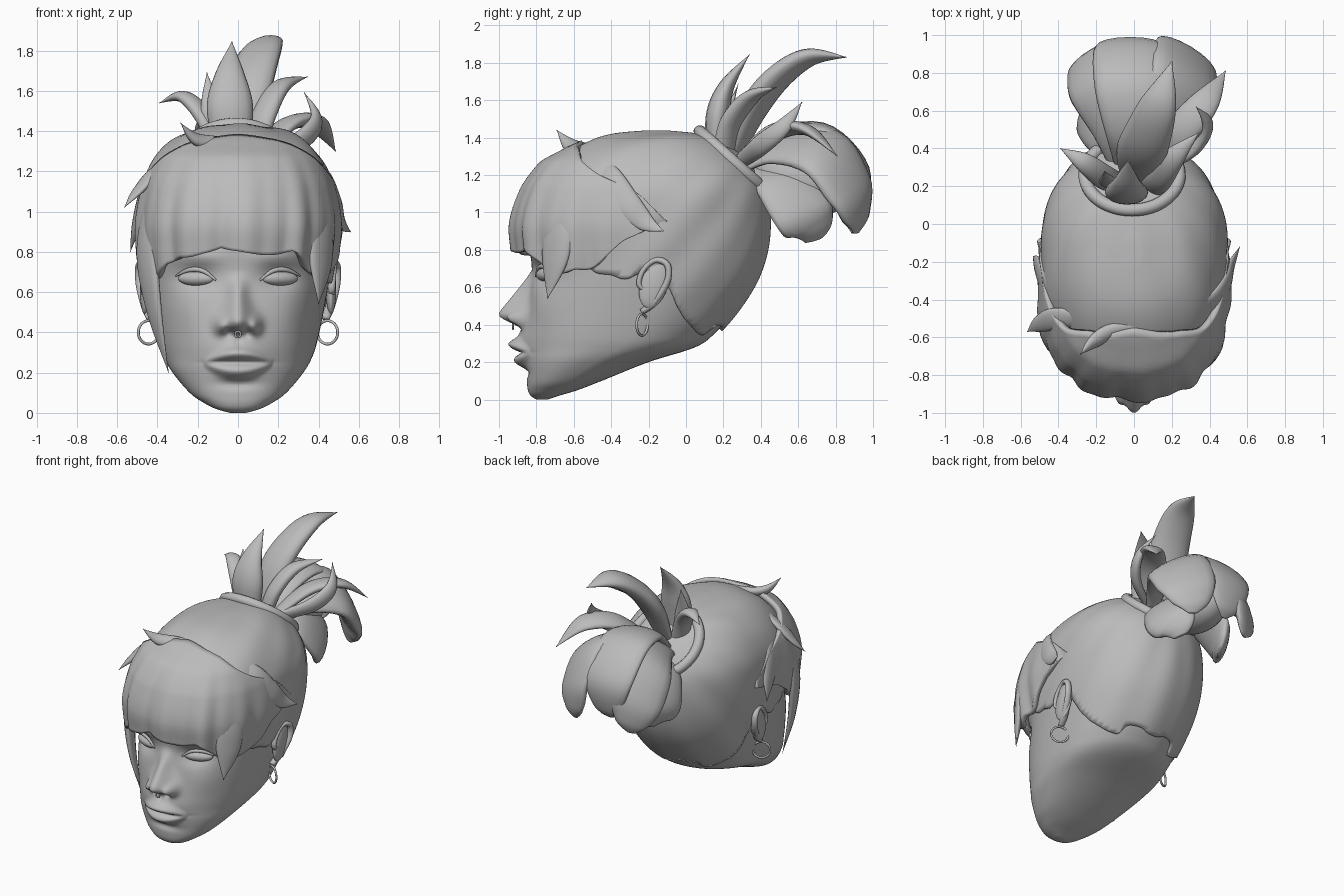
import bpy, bmesh, math
from mathutils import Vector

start = bpy.data.objects.get("Cube")
if start:
    bpy.data.objects.remove(start, do_unlink=True)

clay = bpy.data.materials.new("clay_grey")
clay.use_nodes = True
clay.diffuse_color = (.5, .5, .5, 1)
clay.node_tree.nodes["Principled BSDF"].inputs["Base Color"].default_value = (.5, .5, .5, 1)


def finish(name, bm, shell=0):
    """Turn a bmesh into a smooth object, optionally thickened."""
    bmesh.ops.recalc_face_normals(bm, faces=bm.faces)
    mesh = bpy.data.meshes.new(name)
    bm.to_mesh(mesh)
    bm.free()
    mesh.materials.append(clay)
    for face in mesh.polygons:
        face.use_smooth = True
    obj = bpy.data.objects.new(name, mesh)
    bpy.context.collection.objects.link(obj)
    if shell:
        mod = obj.modifiers.new("thickness", 'SOLIDIFY')
        mod.thickness, mod.offset = shell, 0
    return obj


def spline(rows, t):
    """Smooth interpolation of rows by index."""
    last = len(rows) - 1
    i = min(int(t), last - 1)
    u = t - i
    quad = [rows[max(0, min(last, i + k))] for k in (-1, 0, 1, 2)]
    return [.5 * (2*b + (c - a)*u + (2*a - 5*b + 4*c - d)*u*u + (3*b - a - 3*c + d)*u**3)
            for a, b, c, d in zip(*quad)]


def at(rows, key):
    """Smooth interpolation of rows by their first column."""
    key = max(rows[0][0], min(rows[-1][0], key))
    i = max(k for k in range(len(rows) - 1) if rows[k][0] <= key)
    return spline(rows, i + (key - rows[i][0]) / (rows[i + 1][0] - rows[i][0]))[1:]


def skin_grid(bm, rings, closed=True, caps=True):
    """Join rings of points with quads."""
    loops = [[bm.verts.new(p) for p in ring] for ring in rings]
    n = len(loops[0])
    for a, b in zip(loops, loops[1:]):
        for i in range(n if closed else n - 1):
            j = (i + 1) % n
            bm.faces.new((a[i], a[j], b[j], b[i]))
    if caps:
        bm.faces.new(loops[0])
        bm.faces.new(loops[-1])


def lock(name, points, side=(1, 0, 0), flat=.4, steps=26, sides=16):
    """Sweep an oval along x, y, z, half-width points."""
    span = len(points) - 1
    rings = []
    for k in range(steps + 1):
        t = span * k / steps
        here = spline(points, t)
        ahead = Vector(spline(points, min(span, t + .02))[:3])
        behind = Vector(spline(points, max(0, t - .02))[:3])
        along = (ahead - behind).normalized()
        across = Vector(side)
        across = (across - along * across.dot(along)).normalized()
        up = along.cross(across)
        w = max(.003, here[3])
        turn = [math.tau * i / sides for i in range(sides)]
        rings.append([Vector(here[:3]) + across * w * math.cos(a) + up * w * flat * math.sin(a)
                      for a in turn])
    bm = bmesh.new()
    skin_grid(bm, rings)
    return finish(name, bm)


def ball(name, place, size, turn=(0, 0, 0)):
    bm = bmesh.new()
    bmesh.ops.create_uvsphere(bm, u_segments=32, v_segments=20, radius=1)
    obj = finish(name, bm)
    obj.location, obj.scale, obj.rotation_euler = place, size, turn


def hoop(name, place, radius, tube, turn):
    """A torus made from swept circles."""
    rings = []
    for k in range(65):
        a = math.tau * k / 64
        out = Vector((math.cos(a), math.sin(a), 0))
        rings.append([out * (radius + tube * math.cos(b)) + Vector((0, 0, tube * math.sin(b)))
                      for b in [math.tau * i / 12 for i in range(12)]])
    bm = bmesh.new()
    skin_grid(bm, rings, caps=False)
    bmesh.ops.remove_doubles(bm, verts=bm.verts, dist=.0001)
    obj = finish(name, bm)
    obj.location, obj.rotation_euler = place, turn


def bump(x, z, cx, cz, sx, sz):
    return math.exp(-((x - cx) / sx) ** 2 - ((z - cz) / sz) ** 2)


def ease(a, b, v):
    v = max(0, min(1, (v - a) / (b - a)))
    return v * v * (3 - 2 * v)


def relief(x, z):
    """Forward height of the facial features."""
    x = abs(x)
    # Nose
    ramp = max(0, min(1, (.69 - z) / .22)) * ease(.37, .455, z)
    h = .145 * ramp * math.exp(-(x / (.045 + .03 * ease(.6, .46, z))) ** 2)
    h += .06 * bump(x, z, .085, .432, .032, .04)
    h -= .03 * bump(x, z, .045, .395, .022, .014)
    # Lips, tapering to the corners
    bow = max(0, 1 - (x / .175) ** 2)
    h += .04 * bump(x, z, 0, .3, .14, .11)
    h += .05 * bow * bump(x, z, x, .25 + .045 * bow, 1, .012 + .02 * bow)
    h += .045 * bow * bump(x, z, x, .25 - .045 * bow, 1, .012 + .022 * bow)
    h -= .025 * bump(x, z, 0, .25, .13, .01) + .01 * bump(x, z, 0, .355, .018, .025)
    h -= .02 * bump(x, z, 0, .145, .1, .025)
    # Brow, cheek and eye socket
    h += .02 * bump(x, z, .2, .775, .13, .035) + .012 * bump(x, z, .27, .5, .09, .1)
    return h - .04 * bump(x, z, .205, .67, .1, .055)


# Head slices: height, front, back, half-width
skull = [(0, -.80, -.74, .04), (.02, -.83, -.68, .11), (.05, -.845, -.58, .17),
         (.1, -.85, -.45, .24), (.2, -.855, -.2, .325), (.28, -.86, .05, .37),
         (.36, -.86, .16, .395), (.5, -.845, .28, .425), (.67, -.825, .38, .455),
         (.86, -.83, .43, .475), (1.07, -.80, .43, .475), (1.2, -.72, .375, .435),
         (1.3, -.62, .285, .365), (1.37, -.5, .19, .275), (1.405, -.38, .08, .17),
         (1.42, -.22, -.08, .04)]


def skull_rings(segments, per_row, face):
    total = (len(skull) - 1) * per_row
    rings = []
    for k in range(total + 1):
        z, front, back, w = spline(skull, k / per_row)
        mid = front + .55 * (back - front)
        ring = []
        for i in range(segments):
            a = math.tau * i / segments
            a -= .4 * math.sin(a)
            s, c = math.sin(a), math.cos(a)
            power = 2 / 2.4 if c > 0 else 2 / 2.1
            x = w * math.copysign(abs(s) ** power, s)
            y = mid - (mid - front if c > 0 else back - mid) * math.copysign(abs(c) ** power, c)
            if face and c > 0:
                y -= relief(x, z) * ease(0, .5, c)
            ring.append(Vector((x, y, z)))
        rings.append(ring)
    return rings


bm = bmesh.new()
skin_grid(bm, skull_rings(360, 8, True))
finish("head", bm)

# Hair cap: same skull, combed towards the band, trimmed at the hairline
hairline = [(-1, .95), (-.75, .9), (-.6, .76), (-.5, .69), (-.3, .64), (-.22, .68), (-.1, .6),
            (-.04, .5), (.03, .38), (.08, .35), (.14, .4), (.22, .36), (.6, .36)]
band_at = Vector((-.01, .26, 1.265))
bm = bmesh.new()
skin_grid(bm, skull_rings(240, 6, False))
bmesh.ops.delete(bm, geom=[f for f in bm.faces if f.calc_center_median().z <
                           at(hairline, f.calc_center_median().y)[0]
                           + .012 * math.sin(f.calc_center_median().y * 45)], context='FACES')
rim = [v for v in bm.verts if v.is_boundary]
for _ in range(8):
    middles = [sum((e.other_vert(v).co for e in v.link_edges if e.is_boundary), Vector()) / 2
               for v in rim]
    for v, m in zip(rim, middles):
        v.co = v.co.lerp(m, .5)
for v in bm.verts:
    q = v.co - band_at
    around = math.atan2(q.x, .74 * q.y - .67 * q.z)
    out = (v.co - Vector((0, -.1, .85))).normalized()
    v.co += out * .003 * (math.sin(around * 13) + math.sin(around * 8 + 1)) * ease(.2, .5, q.length)
finish("hair_cap", bm, .03)

# Fringe: grooved shell from the parting down over the forehead
form = [(.5, -.86, .45), (.7, -.885, .47), (.8, -.905, .485), (.95, -.915, .495), (1.13, -.86, .465),
        (1.26, -.765, .405), (1.34, -.62, .33), (1.4, -.5, .26)]
edges = [(0, 1.37, .81), (30, 1.345, .79), (45, 1.32, .72), (60, 1.27, .68), (75, 1.2, .72),
         (90, 1.12, .88), (105, .96, .93)]
columns = []
for k in range(161):
    a = math.radians(-105 + 210 * k / 160)
    high, low = at(edges, abs(math.degrees(a)))
    low -= .035 * abs(math.sin(a * 5 + .6)) - .015
    column = []
    for j in range(37):
        t = j / 36
        z = high + (low - high) * t
        front, w = at(form, z)
        groove = 1 + .02 * t * (math.sin(a * 13 + .5) + .6 * math.sin(a * 23 + t))
        s, c = math.sin(a), math.cos(a)
        x = w * math.copysign(abs(s) ** .83, s) * groove
        column.append(Vector((x, -.3 + (front + .3) * math.copysign(abs(c) ** .83, c) * groove, z)))
    columns.append(column)
bm = bmesh.new()
skin_grid(bm, columns, closed=False, caps=False)
finish("fringe", bm, .035)

# Loose locks around the face
lock("long_cheek_lock", [(-.42, -.58, 1.1, .07), (-.45, -.61, .8, .1), (-.415, -.63, .5, .07),
                         (-.345, -.62, .2, 0)], (.5, -1, 0), .35)
lock("short_cheek_lock", [(.35, -.6, 1.2, .05), (.405, -.67, .97, .09), (.41, -.7, .75, .085),
                          (.4, -.74, .54, 0)], (-.6, -.8, 0), .35)
lock("temple_flick", [(.22, -.5, 1.31, .04), (.41, -.42, 1.18, .08), (.485, -.32, 1.05, .075),
                      (.515, -.22, .95, .05), (.56, -.12, .9, 0)], (0, 1, 1), .35)
lock("temple_lock", [(-.3, -.45, 1.27, .04), (-.44, -.35, 1.13, .08), (-.5, -.24, .95, .07),
                     (-.535, -.17, .8, 0)], (0, 1, .6), .35)
lock("side_flick", [(-.2, -.5, 1.31, .03), (-.4, -.5, 1.2, .06), (-.5, -.53, 1.1, .045),
                    (-.565, -.57, 1.02, 0)], (0, 1, .5))
lock("crown_spike", [(.08, -.54, 1.35, .02), (-.1, -.56, 1.345, .04), (-.21, -.62, 1.36, .04),
                     (-.285, -.69, 1.44, 0)], (0, 1, .5), .7)

# Hair band and upright horns of the ponytail
hoop("hair_band", band_at, .25, .034, (math.radians(-42), 0, 0))
lock("tall_horn", [(0, .25, 1.3, .08), (.03, .36, 1.55, .13), (.08, .49, 1.72, .125),
                   (.14, .66, 1.83, .09), (.2, .86, 1.83, 0)], (1, -.3, .2), .5)
lock("front_horn", [(-.03, .16, 1.32, .09), (-.04, .17, 1.52, .115), (-.04, .22, 1.68, .075),
                    (-.03, .34, 1.845, 0)], (1, 0, 0), .55)
lock("left_horn", [(.08, .2, 1.3, .07), (.13, .24, 1.48, .075), (.21, .35, 1.62, .06),
                   (.345, .485, 1.67, 0)], (.7, -.7, 0), .6)
lock("left_curl", [(.15, .3, 1.28, .04), (.32, .4, 1.36, .055), (.39, .52, 1.46, .045),
                   (.33, .62, 1.59, 0)], (.3, .6, -.6), .6)
lock("left_blade", [(.1, .3, 1.28, .06), (.24, .48, 1.43, .09), (.38, .65, 1.44, .075),
                    (.485, .81, 1.3, 0)], (.8, -.6, .2), .4)
lock("right_horn", [(-.1, .22, 1.3, .06), (-.16, .25, 1.46, .065), (-.27, .33, 1.57, .05),
                    (-.39, .4, 1.54, 0)], (.6, .8, 0), .6)
lock("right_spike", [(-.08, .2, 1.32, .05), (-.13, .22, 1.5, .055), (-.155, .28, 1.69, 0)])

# Broad drooping petals of the ponytail
lock("middle_petal", [(0, .3, 1.25, .1), (0, .48, 1.41, .15), (-.02, .74, 1.43, .19),
                      (-.02, .93, 1.24, .19), (-.02, .94, 1.04, .11), (-.02, .9, .96, .02)],
     (1, 0, 0), .25)
lock("left_petal", [(.06, .3, 1.24, .08), (.15, .5, 1.34, .15), (.25, .73, 1.32, .21),
                    (.28, .87, 1.12, .2), (.27, .91, .97, .13), (.26, .91, .89, .03)],
     (.75, -.4, -.5), .28)
lock("right_petal", [(-.05, .3, 1.24, .08), (-.1, .5, 1.33, .14), (-.18, .72, 1.31, .19),
                     (-.21, .86, 1.12, .18), (-.2, .9, .97, .12), (-.19, .9, .89, .03)],
     (.75, .4, .5), .28)
for name, s in (("left", 1), ("right", -1)):
    lock(name + "_lower_petal", [(.06 * s, .37, 1.22, .08), (.16 * s, .5, 1.15, .15),
                                 (.21 * s, .62, 1.01, .18), (.19 * s, .67, .92, .14),
                                 (.17 * s, .68, .85, .05)], (-.4 * s, .8, .3), .3)
ball("ponytail_core", (0, .62, 1.18), (.18, .28, .2), (math.radians(-15), 0, 0))

# Eyes, ears and earrings on both sides
for name, s in (("left", 1), ("right", -1)):
    ball(name + "_eye", (.205 * s, -.75, .668), (.098, .04, .036), (0, 0, math.radians(22 * s)))
    lock(name + "_eyelid", [(.11 * s, -.803, .66, .005), (.175 * s, -.786, .706, .011),
                            (.245 * s, -.753, .71, .011), (.31 * s, -.707, .68, .004)], (0, 0, 1), .9)
    ball(name + "_ear_bowl", (.462 * s, -.172, .615), (.026, .075, .13), (math.radians(-16), 0, 0))
    lock(name + "_ear_rim", [(.435 * s, -.235, .47, .02), (.455 * s, -.17, .52, .024),
                             (.485 * s, -.1, .63, .022), (.49 * s, -.1, .72, .022),
                             (.475 * s, -.165, .745, .02), (.47 * s, -.23, .69, .018),
                             (.465 * s, -.25, .61, .018), (.47 * s, -.19, .58, .01)], (1, 0, 0), .8)
    hoop(name + "_earring", (.445 * s, -.235, .4), .058, .007, (math.pi / 2, 0, math.radians(-30 * s)))
hoop("nose_ring", (0, -.925, .39), .014, .005, (math.pi / 2, 0, 0))
